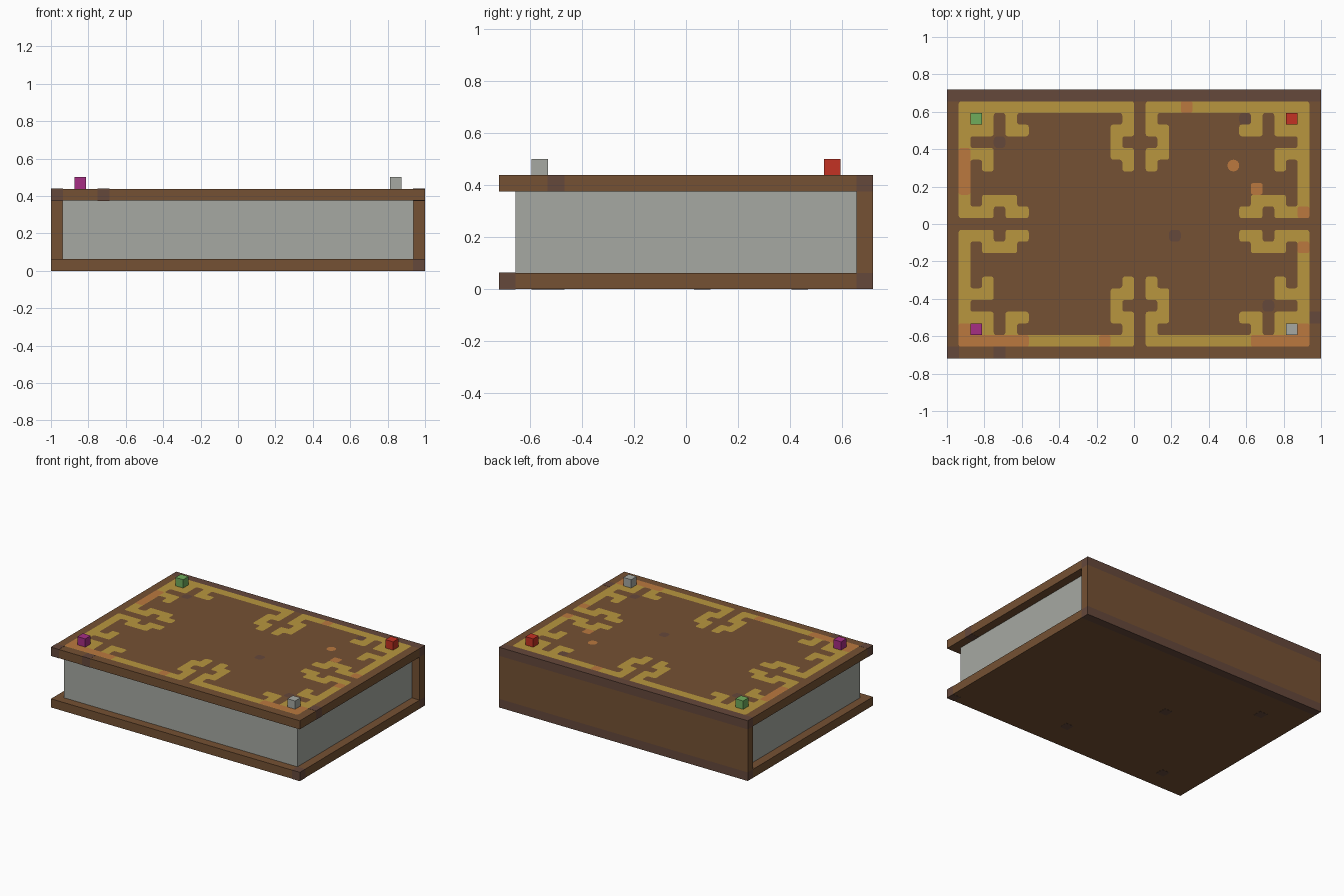
import bpy
import bmesh
from mathutils import Vector

if "Cube" in bpy.data.objects:
    bpy.data.objects.remove(bpy.data.objects["Cube"], do_unlink=True)

U = 1 / 16                    # cell size of the whole design
COLS, ROWS = 32, 23
X0, Y0 = -COLS * U / 2, ROWS * U / 2
TOP = 7 * U                   # upper face of the top cover


def material(name, *rgb):
    """Flat colour given as 0-255 display values."""
    lin = [((v / 255 + 0.055) / 1.055) ** 2.4 for v in rgb] + [1]
    mat = bpy.data.materials.new(name)
    mat.use_nodes = True
    mat.diffuse_color = lin
    bsdf = mat.node_tree.nodes["Principled BSDF"]
    bsdf.inputs["Base Color"].default_value = lin
    bsdf.inputs["Roughness"].default_value = 0.9
    return mat


LEATHER = material("brown leather", 117, 81, 51)
DARK = material("dark leather", 101, 72, 59)
GOLD = material("gold", 184, 150, 62)
RUST = material("rust", 187, 121, 63)
PAPER = material("pale grey", 166, 169, 162)
GREEN = material("green", 112, 172, 92)
RED = material("red", 196, 50, 35)
MAGENTA = material("magenta", 166, 46, 132)


def finish(name, bm, mat):
    mesh = bpy.data.meshes.new(name)
    bm.to_mesh(mesh)
    bm.free()
    mesh.materials.append(mat)
    obj = bpy.data.objects.new(name, mesh)
    bpy.context.scene.collection.objects.link(obj)
    return obj


def box(name, mat, c, r, z, grow=0.0):
    """Box over column, row (from the back) and layer ranges, in cells."""
    lo = Vector((X0 + c[0] * U, Y0 - r[1] * U, z[0] * U)) - Vector((grow,) * 3)
    hi = Vector((X0 + c[1] * U, Y0 - r[0] * U, z[1] * U)) + Vector((grow,) * 3)
    bm = bmesh.new()
    bmesh.ops.create_cube(bm, size=1)
    for v in bm.verts:
        v.co = (lo + hi) / 2 + v.co * (hi - lo)
    return finish(name, bm, mat)


def inlay(name, mat, cells, lift, radius):
    """Thin plate made of merged cells with rounded corners."""
    bm = bmesh.new()
    for c, r in sorted(cells):
        corners = [(c, r + 1), (c + 1, r + 1), (c + 1, r), (c, r)]
        bm.faces.new([bm.verts.new((X0 + i * U, Y0 - j * U, TOP + lift))
                      for i, j in corners])
    bmesh.ops.remove_doubles(bm, verts=bm.verts[:], dist=U / 100)
    bmesh.ops.dissolve_limit(bm, angle_limit=0.02, verts=bm.verts[:],
                             edges=bm.edges[:])
    bmesh.ops.bevel(bm, geom=bm.verts[:], offset=radius, segments=4,
                    profile=0.5, affect='VERTICES')
    return finish(name, bm, mat)


# Covers, spine and page block
box("bottom_cover", LEATHER, (0, COLS), (1, ROWS), (0, 1))
box("top_cover", LEATHER, (0, COLS), (1, ROWS), (6, 7))
box("spine", LEATHER, (0, COLS), (0, 1), (1, 6))
box("spine_bottom_edge", DARK, (0, COLS), (0, 1), (0, 1))
box("spine_top_edge", DARK, (0, COLS), (0, 1), (6, 7))
box("pages", PAPER, (1, COLS - 1), (1, ROWS - 1), (1, 6))

# Corner studs
for name, mat, c, r in (("green_stud", GREEN, 2, 2), ("red_stud", RED, 29, 2),
                        ("magenta_stud", MAGENTA, 2, 20), ("pale_stud", PAPER, 29, 20)):
    box(name, mat, (c, c + 1), (r, r + 1), (7, 8))

# Gold filigree: one quarter, then mirrored both ways
quarter = {(c, 1) for c in range(1, 16)} | {(1, r) for r in range(1, 11)}
quarter |= {(c, r) for c in (2, 3) for r in (2, 3)}
quarter |= {(5, 2), (5, 3), (6, 3), (2, 5), (3, 5), (3, 6)}
quarter |= {(2, 10), (3, 10), (3, 9), (4, 9), (5, 9), (5, 10), (6, 10)}
quarter |= {(15, 2), (15, 3), (14, 3), (14, 4), (14, 5), (15, 5), (15, 6)}


def mirror_column(c):
    # the right half is one cell narrower
    return 32 - c if c > 13 else 31 - c


right = {(mirror_column(c), r) for c, r in quarter if (c, r) != (13, 1)}
half = quarter | right
inlay("gold_filigree", GOLD, half | {(c, 22 - r) for c, r in half}, 0.002, 0.014)

# Rusted patches on the filigree
rust = {(1, r) for r in range(5, 9)} | {(c, 21) for c in range(1, 7)}
rust |= {(c, 21) for c in range(26, 31)}
rust |= {(1, 20), (30, 20), (13, 21), (20, 1), (30, 10), (30, 13), (26, 8)}
inlay("rust_patches", RUST, rust, 0.003, 0.012)
inlay("rust_spot", RUST, {(24, 6)}, 0.003, 0.03)

# Dark worn spots on the top cover
inlay("worn_spots", DARK, {(4, 4), (25, 2), (19, 12), (27, 18)}, 0.0015, 0.02)

# Worn blocks on the cover edges
for i, (c, r, z) in enumerate([(0, 22, 6), (4, 22, 6), (31, 19, 6), (31, 22, 0)]):
    box(f"worn_edge_{i + 1}", DARK, (c, c + 1), (r, r + 1), (z, z + 1), 0.001)

# Worn spots underneath
for i, (c, r) in enumerate([(18, 19), (12, 10), (4, 4), (4, 20)]):
    box(f"worn_underside_{i + 1}", DARK, (c, c + 1), (r, r + 1), (0, 0.1), 0.001)
